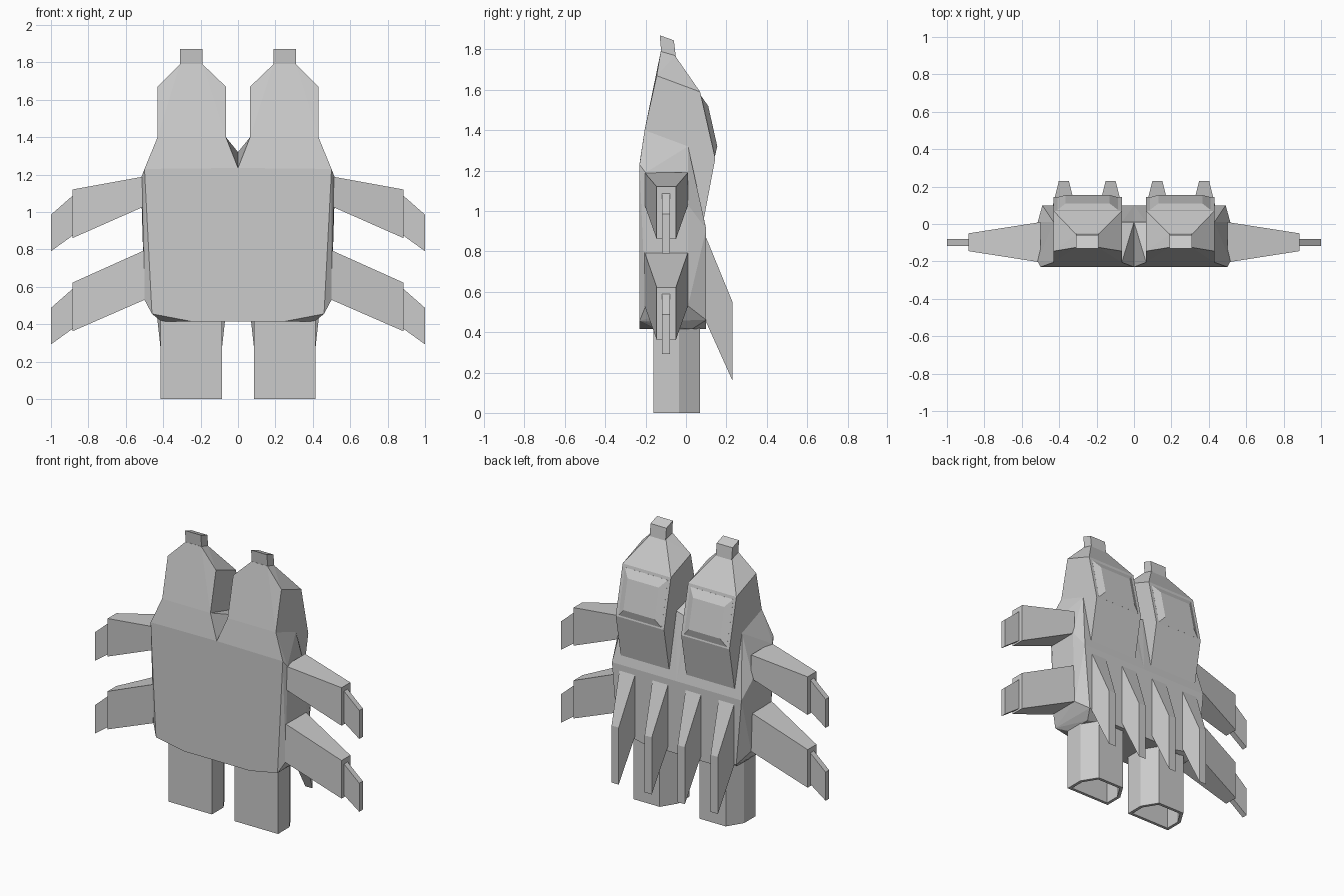
import bpy, bmesh

if "Cube" in bpy.data.objects:
    bpy.data.objects.remove(bpy.data.objects["Cube"])


def finish(name, bm):
    """Turn a right-half bmesh into an object mirrored across x = 0."""
    bmesh.ops.recalc_face_normals(bm, faces=bm.faces[:])
    mesh = bpy.data.meshes.new(name)
    bm.to_mesh(mesh)
    bm.free()
    ob = bpy.data.objects.new(name, mesh)
    bpy.context.collection.objects.link(ob)
    mod = ob.modifiers.new("mirror", 'MIRROR')
    mod.merge_threshold = 0.0005
    return ob


def hull(name, pts, open_centre=False):
    """Faceted convex block through the given points."""
    bm = bmesh.new()
    for p in pts:
        bm.verts.new(p)
    res = bmesh.ops.convex_hull(bm, input=bm.verts[:])
    loose = [v for v in bm.verts if not v.link_faces]
    bmesh.ops.delete(bm, geom=loose, context='VERTS')
    if open_centre:
        mid = [f for f in bm.faces if all(abs(v.co.x) < 1e-4 for v in f.verts)]
        bmesh.ops.delete(bm, geom=mid, context='FACES')
    bmesh.ops.dissolve_limit(bm, angle_limit=0.02, verts=bm.verts[:], edges=bm.edges[:])
    return finish(name, bm)


def strip(x0, x1, profile):
    """Repeat a (y, z) profile at two x positions."""
    return [(x, y, z) for x in (x0, x1) for y, z in profile]


def box_loft(a, b):
    """Corner points of two x stations: (x, y0, y1, z0, z1)."""
    return [(x, y, z) for x, y0, y1, z0, z1 in (a, b) for y in (y0, y1) for z in (z0, z1)]


# Torso with raised shoulders and a V notch between the heads
hull("torso", [
    (0, -.23, 1.235), (.50, -.23, 1.23), (.46, -.23, .455),
    (.25, -.23, .415), (0, -.23, .415),
    (.065, -.205, 1.40), (.43, -.205, 1.40),
    (.43, .01, 1.32), (.065, .01, 1.34), (0, .01, 1.32),
    (.49, .10, .91), (0, .10, .91), (.45, .10, .46), (.25, .10, .415), (0, .10, .415),
    (.515, -.20, 1.19), (.515, .01, 1.03), (.50, -.20, .53), (.50, .01, .53),
    (.41, -.15, .415), (.41, .03, .415)], True)

# Twin heads, neck tips and raised back panels
hull("head",
     strip(.065, .43, [(-.205, 1.40), (-.145, 1.67), (.07, 1.59),
                       (.145, 1.26), (.09, .97), (-.20, 1.25)])
     + strip(.19, .31, [(-.125, 1.79), (-.055, 1.77)]))
hull("head_tip", strip(.19, .31, [(-.122, 1.78), (-.13, 1.87), (-.06, 1.845), (-.05, 1.76)]))
hull("back_panel",
     strip(.085, .41, [(.075, 1.57), (.143, 1.27), (.06, 1.57), (.12, 1.27)])
     + strip(.13, .365, [(.11, 1.52), (.155, 1.32)]))

# Two pairs of arms with thin end blades
for label, top, low, drop in (("upper", 1.19, 1.03, 0), ("lower", .795, .53, .498)):
    hull(label + "_arm", box_loft((.50, -.205, .01, low, top),
                                  (.885, -.145, -.05, .86 - drop, 1.12 - drop)))
    hull(label + "_arm_blade", box_loft((.875, -.118, -.08, .88 - drop, 1.095 - drop),
                                        (1.0, -.118, -.08, .79 - drop, .985 - drop)))

# Hanging fins on the back
for i, x in enumerate((.125, .375)):
    hull(f"back_fin_{i + 1}", strip(x - .06, x + .06, [(.095, .88), (.095, .46)])
         + strip(x - .027, x + .027, [(.23, .55), (.23, .16)]))

# Legs: faceted columns with hollow undersides
bm = bmesh.new()
section = [(.085, -.16), (.415, -.16), (.415, -.035), (.35, .07), (.15, .07), (.085, -.035)]
sole = bm.faces.new([bm.verts.new((x, y, 0)) for x, y in section])
walls = bmesh.ops.extrude_face_region(bm, geom=[sole])
bmesh.ops.translate(bm, vec=(0, 0, .45), verts=[
    g for g in walls["geom"] if isinstance(g, bmesh.types.BMVert)])
if not sole.is_valid or not sole.link_loops if hasattr(sole, "link_loops") else not sole.is_valid:
    sole = None
bm.faces.ensure_lookup_table()
flat = [f for f in bm.faces if all(abs(v.co.z) < 1e-5 for v in f.verts)]
if not flat:
    flat = [bm.faces.new([v for v in bm.verts if abs(v.co.z) < 1e-5])]
bmesh.ops.recalc_face_normals(bm, faces=bm.faces[:])
bmesh.ops.inset_region(bm, faces=flat, thickness=.02, use_even_offset=True)
inner = bmesh.ops.extrude_face_region(bm, geom=flat)
bmesh.ops.translate(bm, vec=(0, 0, .40), verts=[
    g for g in inner["geom"] if isinstance(g, bmesh.types.BMVert)])
bmesh.ops.delete(bm, geom=[f for f in flat if f.is_valid], context='FACES')
finish("leg", bm)
